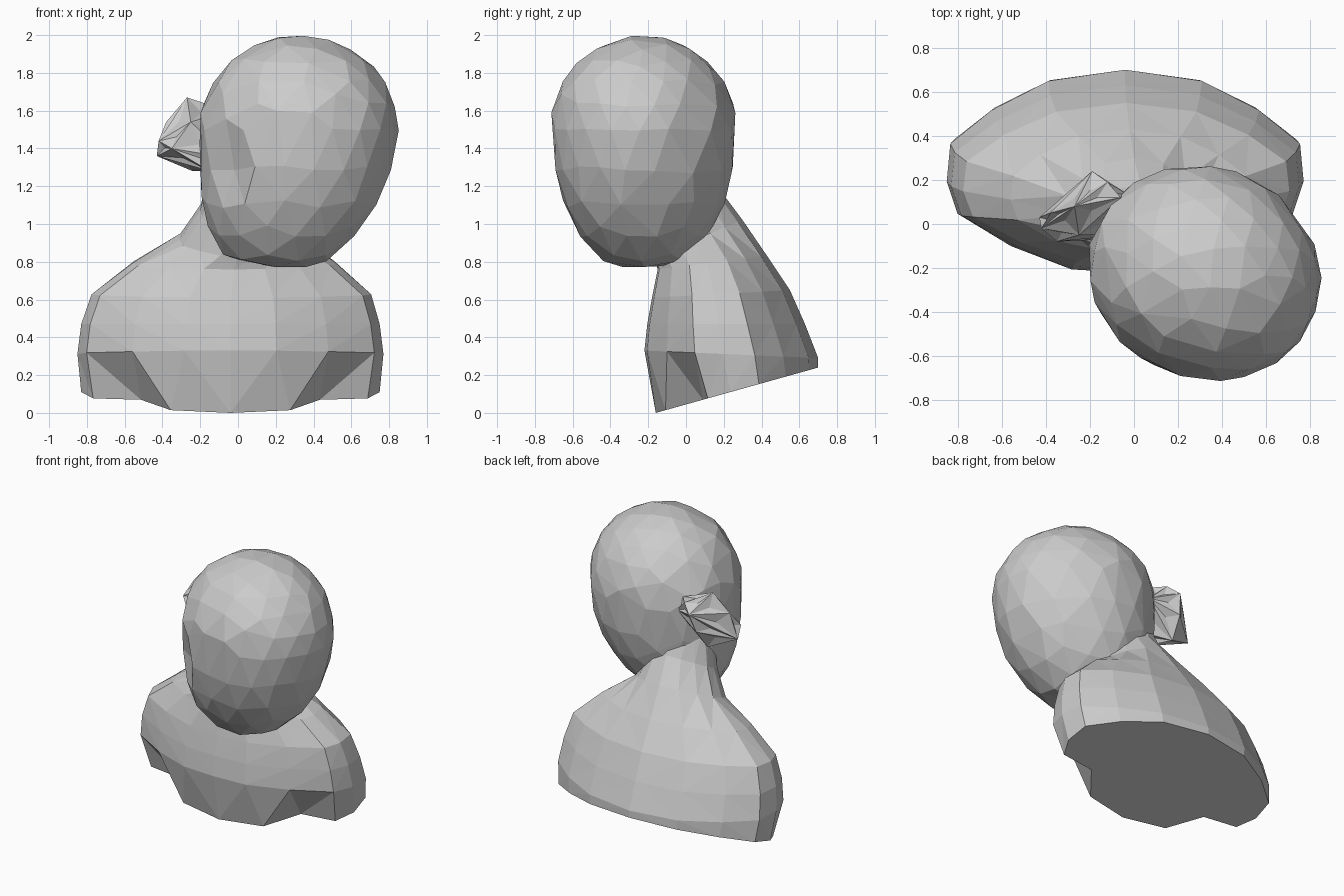
import bpy, bmesh, random
from mathutils import Vector

if "Cube" in bpy.data.objects:
    bpy.data.objects.remove(bpy.data.objects["Cube"])

random.seed(4)


def finish(bm, name):
    bmesh.ops.recalc_face_normals(bm, faces=bm.faces)
    me = bpy.data.meshes.new(name)
    bm.to_mesh(me)
    bm.free()
    ob = bpy.data.objects.new(name, me)
    bpy.context.collection.objects.link(ob)
    return ob


def mirror_outline(half):
    """Half outline from front centre to back centre, closed by mirroring."""
    return half + [(-u, v) for u, v in reversed(half[1:-1])]


# shoulders and neck: lofted slanted outlines
outline = mirror_outline([(0, -1), (.3, -.97), (.64, -.74), (.94, -.42), (1, -.1),
                          (.98, .27), (.75, .6), (.43, .89), (0, 1)])
# the base outline is notched at the armpits
base_outline = mirror_outline([(0, -1), (.4, -.88), (.6, -.42), (.92, -.36), (1, -.08),
                               (.98, .27), (.75, .6), (.43, .89), (0, 1)])
# centre x, half width, front y, front z, back y, back z
levels = [(-.04, .79, -.16, 0, .70, .24),
          (-.04, .81, -.22, .33, .70, .29),
          (-.04, .79, -.205, .47, .63, .47),
          (-.035, .74, -.18, .61, .55, .65),
          (-.02, .54, -.15, .76, .43, .83),
          (.00, .31, -.17, .83, .30, 1.02),
          (.03, .23, -.20, .98, .18, 1.18),
          (.06, .19, -.20, 1.35, .08, 1.4)]
bm = bmesh.new()
rings = []
for i, (cx, a, yf, zf, yb, zb) in enumerate(levels):
    ring = []
    for u, v in (base_outline if i == 0 else outline):
        t = (v + 1) / 2
        ring.append(bm.verts.new((cx + a * u, yf + (yb - yf) * t, zf + (zb - zf) * t)))
    rings.append(ring)
n = len(outline)
for r0, r1 in zip(rings, rings[1:]):
    for k in range(n):
        j = (k + 1) % n
        bm.faces.new((r0[k], r0[j], r1[j], r1[k]))
bm.faces.new(rings[0])
bm.faces.new(rings[-1])
bmesh.ops.triangulate(bm, faces=bm.faces[:])
finish(bm, "shoulders_and_neck")

# head: faceted egg, longer from face to nape, tapering to a flat-bottomed jaw
bm = bmesh.new()
bmesh.ops.create_icosphere(bm, subdivisions=3, radius=1)
for v in bm.verts:
    x, y, z = v.co
    low = max(0, -z)
    along, across = (x - y) / 2 * 1.04, (x + y) / 2 * .965
    x, y = across + along, across - along
    wide = 1 + .25 * low ** 3 if x < 0 else 1
    px = .32 - .1 * low ** 1.5 + .525 * x * wide
    py = -.225 + .49 * y
    height = 1.5 + z * (.5 if z > 0 else .78)
    floor = .765 + .2 * abs(px - .25)
    v.co = Vector((px, py, max(height, floor)))
    v.co += Vector([random.uniform(-.005, .005) for _ in range(3)])
# small dent on the side of the head
dent = Vector((.02, -.53, 1.24))
near = min(bm.verts, key=lambda v: (v.co - dent).length)
near.co += Vector((.02, .05, 0))
head = finish(bm, "head")
facets = head.modifiers.new("facets", 'DECIMATE')
facets.ratio = .8

# hair bun: crumpled faceted lump behind the head
points = [(-.43, .03, 1.36), (-.42, -.02, 1.44), (-.38, .05, 1.54), (-.35, -.08, 1.4),
          (-.27, .08, 1.67), (-.19, .24, 1.55), (-.12, .19, 1.6), (-.24, .1, 1.28),
          (-.15, -.07, 1.28), (-.25, -.05, 1.54), (-.06, .12, 1.6), (-.02, .13, 1.5),
          (-.05, -.05, 1.35), (-.22, .2, 1.42)]
bm = bmesh.new()
for p in points:
    bm.verts.new(p)
bmesh.ops.convex_hull(bm, input=bm.verts[:])
bmesh.ops.recalc_face_normals(bm, faces=bm.faces)
bmesh.ops.poke(bm, faces=bm.faces[:], offset=-.015)
finish(bm, "hair_bun")
